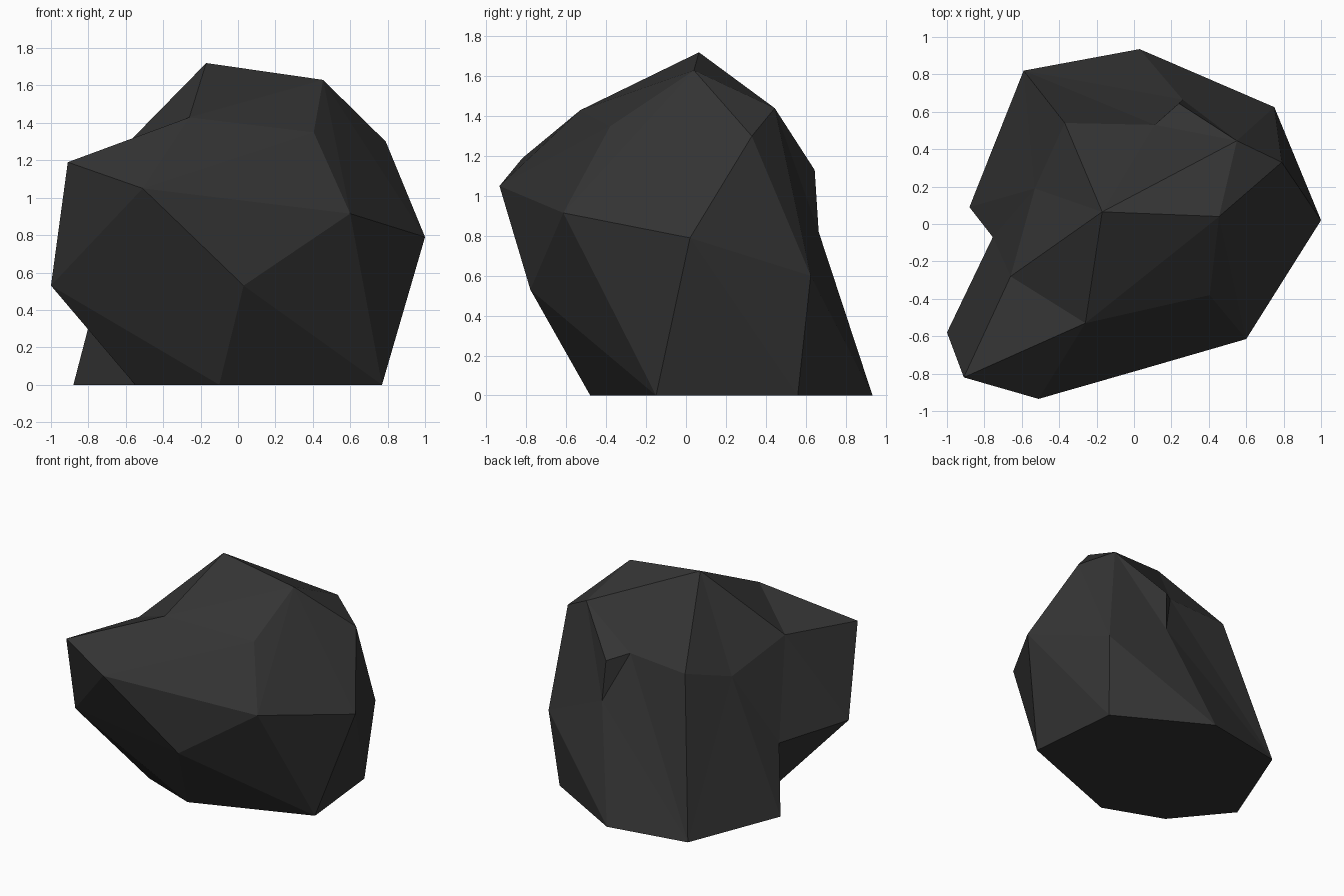
import bpy, bmesh

if "Cube" in bpy.data.objects:
    bpy.data.objects.remove(bpy.data.objects["Cube"])

# Outer corners of the boulder, ring by ring from the ground up
base = dict(b1=(-.10, -.48, 0), b2=(.77, -.15, 0), b3=(.70, .56, 0), b4=(.03, .935, 0),
            b5=(-.59, .82, 0), b6=(-.88, .09, 0), b7=(-.55, -.31, 0))
waist = dict(w1=(.03, -.78, .53), w2=(.60, -.615, .915), w3=(1.0, .02, .79), w4=(.75, .625, .60))
ledge = dict(e1=(-1.0, -.58, .53), e2=(-.51, -.935, 1.05), e3=(-.91, -.82, 1.19))
crown = dict(c1=(-.26, -.53, 1.43), c2=(.405, -.38, 1.35), c3=(.79, .33, 1.30), c4=(.55, .445, 1.44),
             c5=(.24, .645, 1.13), c6=(-.37, .54, 1.15), t1=(-.17, .065, 1.72), t2=(.455, .04, 1.63))

bm = bmesh.new()
verts = {n: bm.verts.new(p) for ring in (base, waist, ledge, crown) for n, p in ring.items()}

# Solid stone block
bmesh.ops.convex_hull(bm, input=bm.verts[:])


def open_patch(loop):
    """Remove the faces spanned by these corners, keeping the flat underside."""
    inside = [f for f in bm.faces if all(v in loop for v in f.verts)
              and any(v.co.z > .01 for v in f.verts)]
    bmesh.ops.delete(bm, geom=inside, context='FACES_ONLY')
    for e in [e for e in bm.edges if not e.link_faces]:
        bm.edges.remove(e)


def hollow(name, point, rim):
    """Chip the surface inside the rim loop in to a single point."""
    loop = [verts[n] for n in rim.split()]
    open_patch(loop)
    verts[name] = centre = bm.verts.new(point)
    for a, b in zip(loop, loop[1:] + loop[:1]):
        bm.faces.new((centre, a, b))


def facets(rims):
    """Replace a patch of the surface by broad single facets."""
    loops = [[verts[n] for n in rim.split()] for rim in rims]
    open_patch({v for loop in loops for v in loop})
    for loop in loops:
        bm.faces.new(loop)


# Chipped hollows: behind the ledge, under it, left flank, back top, back right
hollow("h1", (-.66, -.28, 1.22), "t1 c1 e3 e1 b7 b6 b5 c6")
hollow("h2", (-.755, -.07, .48), "h1 e1 b7 b6")
hollow("h3", (-.53, .19, 1.04), "t1 h1 h2 b6 b5 c6")
hollow("h4", (.11, .53, 1.18), "t1 c6 c5 c4")
hollow("h5", (.26, .665, .82), "c4 c5 b4 w4")

# Back wall, running in to the two back hollows
facets(["b5 c6 h4", "b5 h4 h5", "b5 h5 b4", "h4 c5 h5"])

bmesh.ops.recalc_face_normals(bm, faces=bm.faces[:])

mesh = bpy.data.meshes.new("boulder")
bm.to_mesh(mesh)
bm.free()
stone = bpy.data.materials.new("dark grey stone")
stone.diffuse_color = (.034, .034, .034, 1)
stone.use_nodes = True
stone.node_tree.nodes["Principled BSDF"].inputs["Base Color"].default_value = stone.diffuse_color
mesh.materials.append(stone)
boulder = bpy.data.objects.new("boulder", mesh)
bpy.context.collection.objects.link(boulder)
